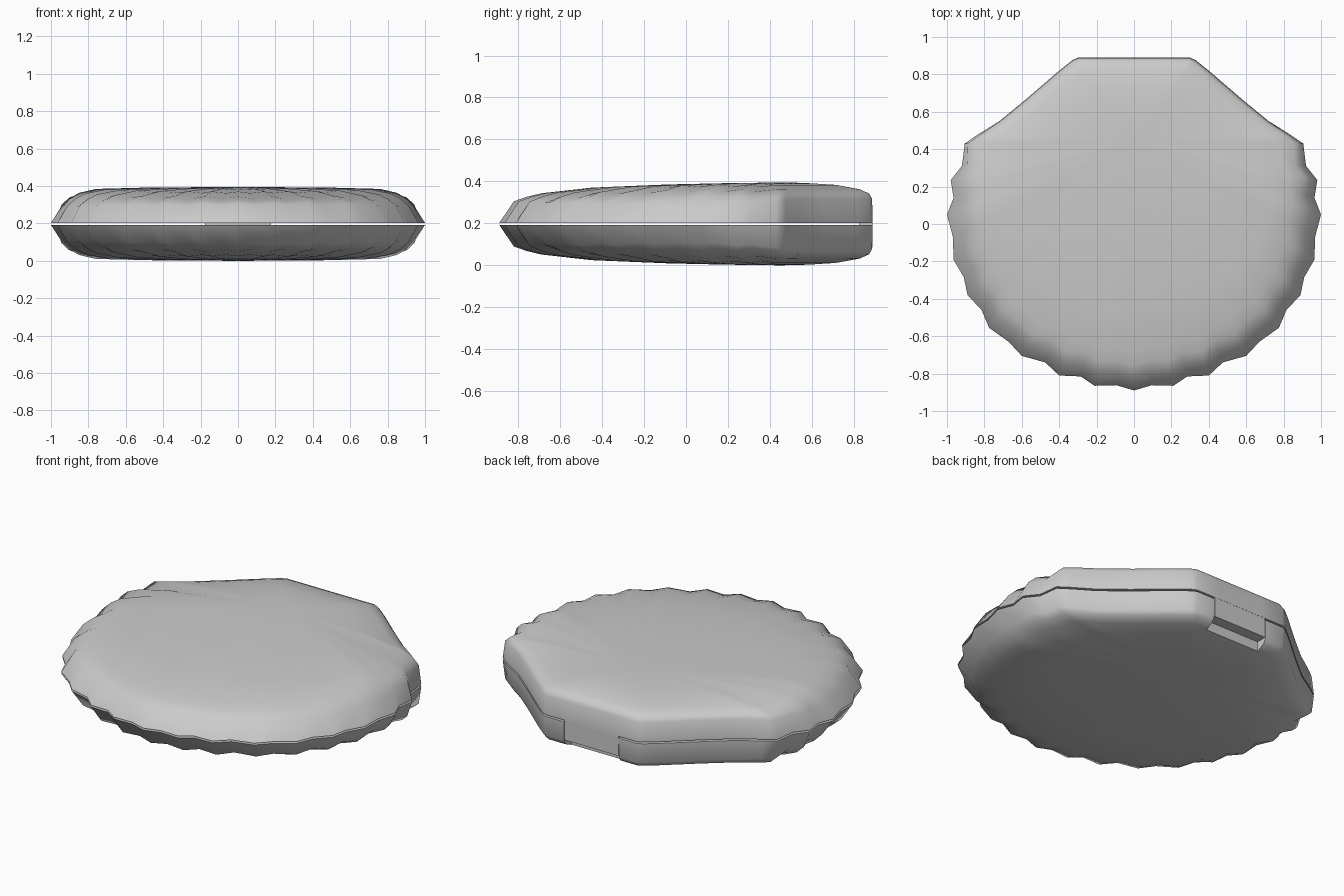
import bpy, bmesh, math

if "Cube" in bpy.data.objects:
    bpy.data.objects.remove(bpy.data.objects["Cube"])

# ---------- colour ----------
grey = bpy.data.materials.new("light_grey")
grey.diffuse_color = (0.6, 0.6, 0.6, 1)
grey.use_nodes = True
grey.node_tree.nodes["Principled BSDF"].inputs["Base Color"].default_value = grey.diffuse_color

# ---------- right half of the scalloped outline, front to back (ridge, valley, ridge ...) ----------
SCALLOPS = [(0, -.89), (.095, -.862), (.21, -.865), (.285, -.815), (.40, -.81),
            (.475, -.74), (.60, -.705), (.67, -.63), (.775, -.555), (.815, -.46),
            (.89, -.38), (.91, -.285), (.965, -.19), (.968, -.07), (1.0, .05),
            (.965, .14), (.98, .235), (.92, .31), (.905, .43)]
BACK = [(.84, .475), (.72, .55), (.58, .665), (.40, .82), (.33, .876), (.30, .89), (.15, .89), (0, .89)]
half = [(x, y, i % 2) for i, (x, y) in enumerate(SCALLOPS)] + [(x, y, 0) for x, y in BACK]
outline = half + [(-x, y, v) for x, y, v in half[-2:0:-1]]

APEX_Y = .45
MID = .1975
GAP = .005

# shell profiles (scale towards the apex, height above the seam) and valley depth per ring
FRONT = [(1, GAP), (.948, .108), (.90, .130), (.85, .146), (.67, .173), (.40, .188), (.2, .194)]
SIDE = [(1, GAP), (.945, .092), (.90, .137), (.85, .166), (.76, .187), (.50, .194), (.25, .196)]
REAR = [(1, GAP), (.993, .120), (.96, .145), (.86, .165), (.60, .186), (.35, .193), (.2, .196)]
VALLEY = [0, .006, .010, .012, .009, .004, .001]


def profile(y, i):
    """Blend the front, side and rear profiles along the outline."""
    if y < .05:
        a, b, w = FRONT[i], SIDE[i], (y + .89) / .94
    else:
        a, b, w = SIDE[i], REAR[i], min(1, (y - .05) / .5)
    return [p + (q - p) * w for p, q in zip(a, b)]


def make_shell(name, sign):
    bm = bmesh.new()
    rings = []
    for i in range(len(FRONT)):
        ring = []
        for x, y, v in outline:
            t, h = profile(y, i)
            h -= v * VALLEY[i]
            ring.append(bm.verts.new((x * t, APEX_Y + (y - APEX_Y) * t, MID + sign * h)))
        rings.append(ring)
    n = len(outline)
    for a, b in zip(rings, rings[1:]):
        for k in range(n):
            bm.faces.new((a[k], a[(k + 1) % n], b[(k + 1) % n], b[k]))
    # fans close the crown and the flat seam side
    for ring, h in ((rings[-1], .1975), (rings[0], GAP)):
        c = bm.verts.new((0, APEX_Y, MID + sign * h))
        for k in range(n):
            bm.faces.new((ring[k], ring[(k + 1) % n], c))
    bmesh.ops.recalc_face_normals(bm, faces=bm.faces)
    return finish(bm, name)


def finish(bm, name):
    me = bpy.data.meshes.new(name)
    bm.to_mesh(me)
    bm.free()
    me.materials.append(grey)
    ob = bpy.data.objects.new(name, me)
    bpy.context.collection.objects.link(ob)
    return ob


def make_box(name, x, y0, y1, z0, z1):
    bm = bmesh.new()
    bmesh.ops.create_cube(bm, size=1)
    for v in bm.verts:
        v.co = (v.co.x * 2 * x, y0 + (v.co.y + .5) * (y1 - y0), z0 + (v.co.z + .5) * (z1 - z0))
    return finish(bm, name)


def activate(ob):
    bpy.ops.object.select_all(action='DESELECT')
    ob.select_set(True)
    bpy.context.view_layer.objects.active = ob


upper = make_shell("upper_shell", 1)
lower = make_shell("lower_shell", -1)

# hinge notch through the back of the lower shell
cutter = make_box("notch_cutter", .18, .82, 1.0, -.1, .3)
cutter.hide_render = True
mod = lower.modifiers.new("notch", 'BOOLEAN')
mod.operation = 'DIFFERENCE'
mod.solver = 'EXACT'
mod.object = cutter
activate(lower)
bpy.ops.object.modifier_apply(modifier="notch")
bpy.data.objects.remove(cutter)

# hinge tab hanging from the upper shell
make_box("hinge_tab", .177, .825, .889, .085, .21)

for ob in (upper, lower):
    activate(ob)
    bpy.ops.object.shade_smooth_by_angle(angle=math.radians(62))
